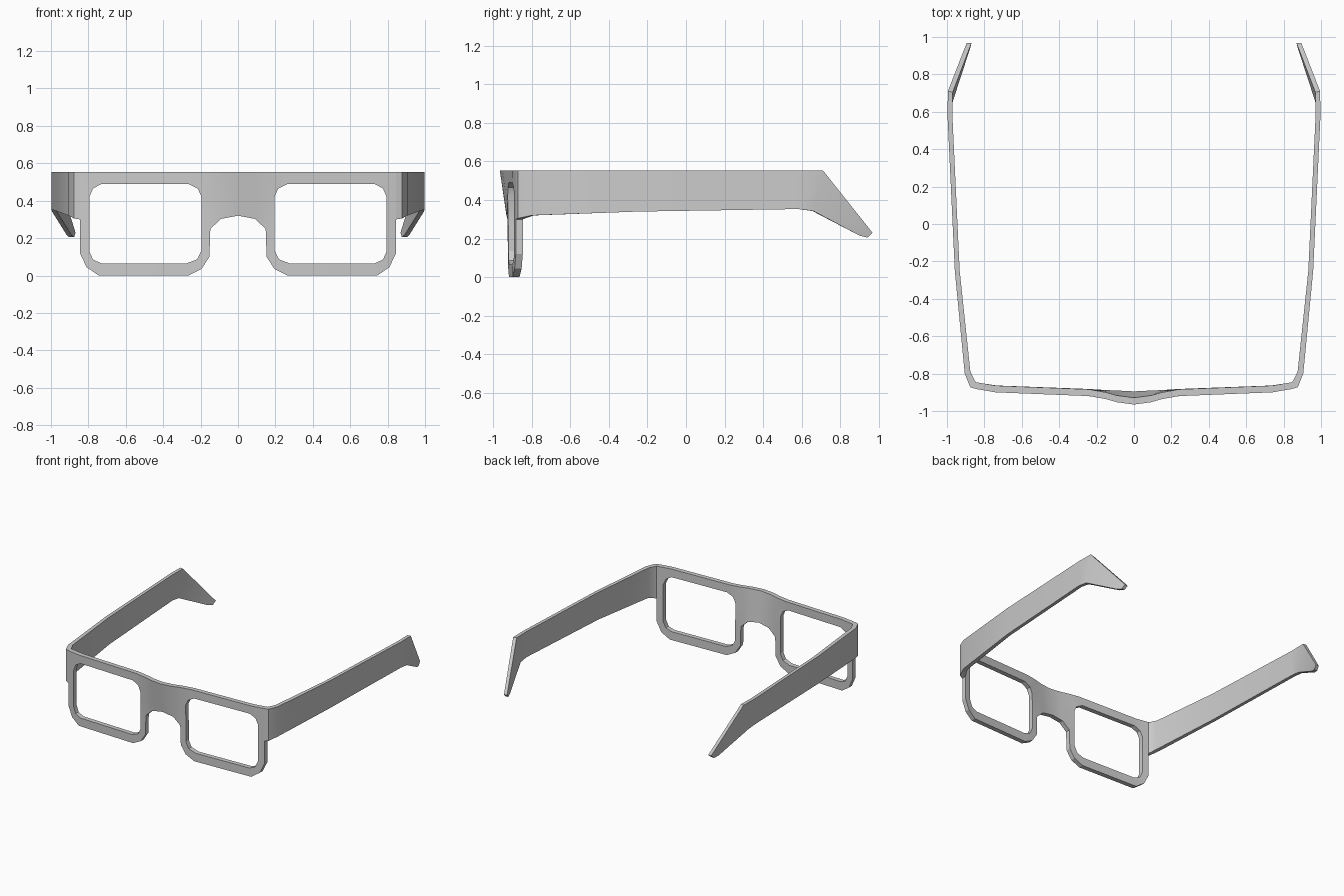
import bpy, bmesh, math

if "Cube" in bpy.data.objects:
    bpy.data.objects.remove(bpy.data.objects["Cube"])


def lerp_table(table, x):
    for (x0, y0), (x1, y1) in zip(table, table[1:]):
        if x <= x1:
            return y0 + (y1 - y0) * (x - x0) / (x1 - x0)
    return table[-1][1]


def make_shell(name, outer, inner, faces, open_edge):
    """Two matching skins joined by walls along open borders, mirrored in x."""
    bm = bmesh.new()
    vo = [bm.verts.new(p) for p in outer]
    vi = [bm.verts.new(p) for p in inner]
    count = {}
    for f in faces:
        bm.faces.new([vo[i] for i in f])
        bm.faces.new([vi[i] for i in reversed(f)])
        for a, b in zip(f, f[1:] + f[:1]):
            count.setdefault(frozenset((a, b)), []).append((a, b))
    for key, uses in count.items():
        a, b = uses[0]
        on_mirror = outer[a][0] < 1e-5 and outer[b][0] < 1e-5
        if len(uses) == 1 and not on_mirror and key != frozenset(open_edge):
            bm.faces.new((vo[b], vo[a], vi[a], vi[b]))
    bmesh.ops.recalc_face_normals(bm, faces=bm.faces)
    me = bpy.data.meshes.new(name)
    bm.to_mesh(me)
    bm.free()
    ob = bpy.data.objects.new(name, me)
    bpy.context.collection.objects.link(ob)
    mod = ob.modifiers.new("mirror", 'MIRROR')
    mod.use_clip = True
    bpy.ops.object.select_all(action='DESELECT')
    bpy.context.view_layer.objects.active = ob
    ob.select_set(True)
    bpy.ops.object.shade_smooth_by_angle(angle=math.radians(25))
    return ob


TOP = 0.553

# Front frame: lens hole loop paired with the outer outline loop
hole = [(.195, .25), (.195, .42), (.215, .465), (.265, .49), (.73, .49), (.775, .465),
        (.795, .42), (.795, .30), (.795, .13), (.775, .085), (.73, .065),
        (.275, .065), (.218, .087), (.195, .135)]
rim = [(.148, .25), (.15, .40), (.15, TOP), (.24, TOP), (.74, TOP), (.80, TOP),
       (.845, TOP), (.845, .30), (.845, .12), (.81, .045), (.745, 0),
       (.265, 0), (.195, .035), (.153, .10)]
bridge = [(.09, .303), (.09, TOP), (0, .32), (0, TOP)]
points = hole + rim + bridge
n = len(hole)
frame_faces = [[i, (i + 1) % n, n + (i + 1) % n, n + i] for i in range(n)]
frame_faces += [[n, n + 1, n + 2, 2 * n + 1, 2 * n], [2 * n, 2 * n + 1, 2 * n + 3, 2 * n + 2]]

# Front curve in plan, at the top edge and lower down; the bridge leans forward
high = [(0, -.965), (.09, -.953), (.15, -.936), (.24, -.92), (.74, -.90), (.845, -.882)]
low = [(0, -.928), (.09, -.926), (.15, -.924), (.24, -.918), (.74, -.90), (.845, -.882)]


def front_y(x, z):
    t = min(max((z - .30) / .25, 0), 1)
    return lerp_table(low, x) * (1 - t) + lerp_table(high, x) * t


outer = [(x, front_y(x, z), z) for x, z in points]
inner = [(x, y + .036, z) for x, y, z in outer]
make_shell("front_frame", outer, inner, frame_faces, (n + 6, n + 7))

# Temple arms: stations of (outer x, y, inner x, y, bottom z)
arm = [(.845, -.882, .845, -.846, .30), (.876, -.872, .854, -.832, .305),
       (.905, -.80, .875, -.788, .32), (.958, -.25, .932, -.25, .34),
       (.997, .58, .971, .58, .353)]
outer, inner = [], []
for ox, oy, ix, iy, zb in arm:
    outer += [(ox, oy, zb), (ox, oy, TOP)]
    inner += [(ix, iy, zb), (ix, iy, TOP)]
# Bent ear tip
tip = [(.995, .66, .343), (.995, .71, TOP), (.915, .90, .215),
       (.902, .94, .205), (.895, .967, .23)]
outer += tip
inner += [(x - .026, y - .005 * (i < 2), z) for i, (x, y, z) in enumerate(tip)]
arm_faces = [[2 * i, 2 * i + 2, 2 * i + 3, 2 * i + 1] for i in range(5)]
arm_faces += [[10, 12, 14, 11], [12, 13, 14]]
make_shell("temple_arms", outer, inner, arm_faces, (0, 1))
